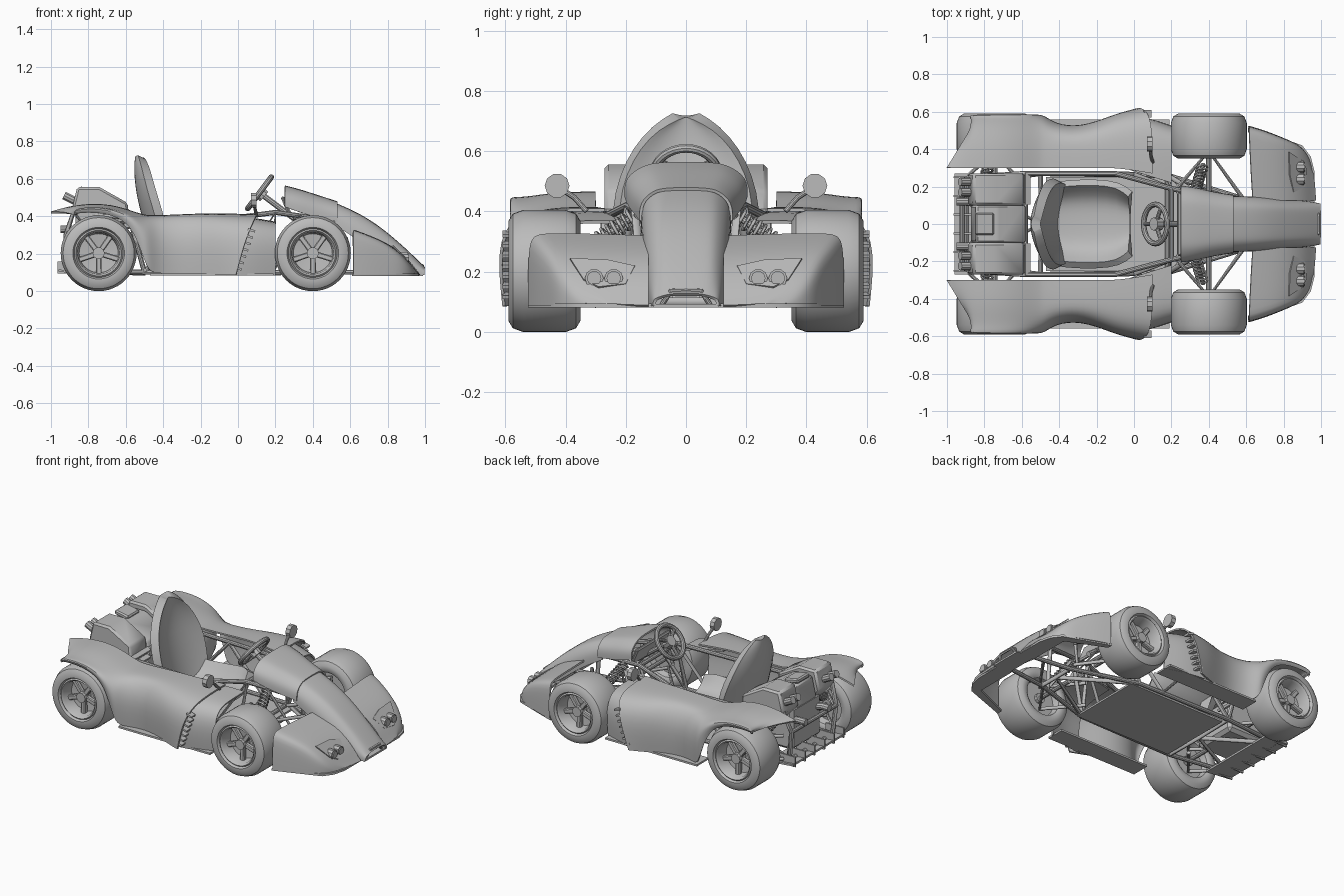
import bpy
import bmesh
from math import sin, cos, pi, radians
from mathutils import Matrix, Vector

default_cube = bpy.data.objects.get("Cube")
if default_cube:
    bpy.data.objects.remove(default_cube)

grey = bpy.data.materials.new("body grey")
grey.use_nodes = True
tone = (.5, .5, .5, 1)
grey.diffuse_color = tone
grey.node_tree.nodes["Principled BSDF"].inputs["Base Color"].default_value = tone
parts = []


def register(name, data):
    part = bpy.data.objects.new(name, data)
    bpy.context.scene.collection.objects.link(part)
    data.materials.append(grey)
    parts.append(part)
    return part


def finish(name, bm, mirror=True, smooth=0, thick=0, bevel=0):
    """Turn a bmesh into an object with the usual modifier stack."""
    bmesh.ops.recalc_face_normals(bm, faces=bm.faces)
    mesh = bpy.data.meshes.new(name)
    bm.to_mesh(mesh)
    bm.free()
    part = register(name, mesh)
    if mirror:
        part.modifiers.new("mirror", 'MIRROR').use_axis = (False, True, False)
    if smooth:
        subdivide = part.modifiers.new("subdivide", 'SUBSURF')
        subdivide.levels = subdivide.render_levels = smooth
        subdivide.boundary_smooth = 'PRESERVE_CORNERS'
    if thick:
        shell = part.modifiers.new("shell", 'SOLIDIFY')
        shell.thickness, shell.offset = thick, 0
    if bevel:
        part.modifiers.new("bevel", 'BEVEL').width = bevel
    return part


def loft(name, rows, closed=False, **options):
    """Skin a surface over rows of points."""
    bm = bmesh.new()
    grid = [[bm.verts.new(point) for point in row] for row in rows]
    count = len(grid[0])
    for near, far in zip(grid, grid[1:]):
        for i in range(count if closed else count - 1):
            j = (i + 1) % count
            bm.faces.new((near[i], near[j], far[j], far[i]))
    return finish(name, bm, **options)


def box(name, centre, size, turn=0, **options):
    bm = bmesh.new()
    place = Matrix.Translation(centre) @ Matrix.Rotation(turn, 4, 'Y') @ Matrix.Diagonal((*size, 1))
    bmesh.ops.create_cube(bm, size=1, matrix=place)
    return finish(name, bm, **options)


def prism(name, outline, push, **options):
    """Extrude a flat outline of 3D points along a vector."""
    bm = bmesh.new()
    face = bm.faces.new([bm.verts.new(point) for point in outline])
    extruded = bmesh.ops.extrude_face_region(bm, geom=[face])["geom"]
    moved = [item for item in extruded if isinstance(item, bmesh.types.BMVert)]
    bmesh.ops.translate(bm, verts=moved, vec=Vector(push))
    return finish(name, bm, **options)


def tube(name, points, radius, mirror=True, cyclic=False):
    curve = bpy.data.curves.new(name, 'CURVE')
    curve.dimensions = '3D'
    curve.bevel_depth, curve.bevel_resolution, curve.use_fill_caps = radius, 3, True
    for side in ((1, -1) if mirror else (1,)):
        spline = curve.splines.new('POLY')
        spline.points.add(len(points) - 1)
        spline.use_cyclic_u = cyclic
        for target, (x, y, z) in zip(spline.points, points):
            target.co = (x, side * y, z, 1)
    return register(name, curve)


# Wheels: lathed tyre and dished rim, five spokes and a hub nut
tyre = [(.02, .4), (.11, .4), (.12, .36), (.135, .35), (.165, .35), (.19, .365), (.203, .4),
        (.203, .54), (.19, .575), (.165, .59), (.138, .59), (.13, .575), (.122, .582),
        (.112, .57), (.104, .5), (.02, .49)]
for end, hub in (("front", .4), ("rear", -.745)):
    loft(end + "_wheels", [[(hub + r * cos(a * pi / 24), y, .202 + r * sin(a * pi / 24))
                            for a in range(48)] for r, y in tyre], closed=True)
    for k in range(5):
        a = k * pi * .4 + .3
        box(end + "_wheel_spokes", (hub + .065 * cos(a), .52, .202 - .065 * sin(a)),
            (.1, .03, .03), a, bevel=.005)
    tube(end + "_wheel_hubs", [(hub, .38, .202), (hub, .555, .202)], .032)
    tube(end + "_axles", [(hub, .12, .2), (hub, .4, .2)], .014)

# Side bodywork: one shell runs from the rear fender tip to the gills
stations = [(-1, .58, .42, .405), (-.88, .59, .455, .42), (-.74, .59, .465, .425),
            (-.63, .59, .445, .395), (-.56, .59, .42, .33), (-.51, .59, .405, .2),
            (-.48, .585, .4, .1), (-.42, .54, .4, .095), (-.3, .525, .405, .09),
            (-.18, .56, .41, .09), (-.08, .6, .41, .085), (.02, .625, .405, .085)]
rows = []
for n, (x, outer, top, low) in enumerate(stations):
    shift = (0,) * 5
    if n == 0:
        shift = (0, .08, .15, .13, .13)
    if n == len(stations) - 1:
        shift = (.08, .08, .07, .02, -.03)
    inner = .3 if x < 0 else .27
    belly = low + (top - low) * .6
    profile = [(inner, top), (.43, top), (outer - .05, top - .02), (outer, belly), (outer - .02, low)]
    rows.append([(x + s, y, z) for s, (y, z) in zip(shift, profile)])
loft("side_bodywork", rows, smooth=2, thick=.01)

# Inset front part of the side bodywork, with gills on the step
rows = []
for x, inner, outer, top in ((-.06, .3, .59, .395), (.07, .26, .575, .39), (.2, .22, .53, .365)):
    rows.append([(x, inner, top), (x, .4, top), (x, outer - .04, top - .02),
                 (x, outer, .25), (x, outer - .02, .082)])
loft("side_front_panels", rows, smooth=2, thick=.01)
for k in range(7):
    box("side_gills", (k * .012, .59, .12 + k * .034), (.04, .04, .012), .3)
box("side_sills", (-.14, .5, .088), (.66, .12, .012))

# Cowl and tapering nose, open underneath
def hood(name, profile):
    return loft(name, [[(x, 0, top), (x, crest * .7, top - .002), (x, crest, top - .012),
                        (x, wide, top * .55 + low * .45), (x, wide, low)]
                       for x, crest, wide, top, low in profile], smooth=2, thick=.01)


hood("cowl", [(.25, .14, .2, .56, .45), (.33, .14, .19, .54, .42),
              (.43, .12, .165, .507, .39), (.53, .11, .15, .475, .37)])
hood("nose", [(.5, .105, .145, .475, .36), (.62, .105, .142, .425, .29), (.74, .1, .135, .355, .2),
              (.86, .095, .125, .255, .1), (.94, .09, .115, .18, .085), (.995, .085, .105, .125, .085)])
tube("nose_mouth", [(.975, .08, .09), (.985, .05, .135), (.985, 0, .135)], .009)
box("nose_lip", (.93, 0, .086), (.12, .22, .012), mirror=False)
box("dashboard", (.26, 0, .45), (.02, .34, .12), -.4, mirror=False, bevel=.008)

# Front fenders with outer wall, splitter lip and lamps
loft("front_fenders", [[(x + .02, .125, top - .01), (x + .01, .27, top - .005), (x, outer - .03, top),
                        (x, outer, top - .015), (x, outer, .088)]
                       for x, outer, top in ((.615, .52, .325), (.7, .495, .295), (.8, .455, .25),
                                             (.88, .42, .185), (.925, .37, .125), (.95, .3, .095))],
     smooth=2, thick=.01)
prism("splitter_lips", [(.61, .525, .08), (.9, .42, .08), (.945, .36, .08), (.965, .28, .08),
                        (.965, .1, .08), (.86, .1, .08), (.86, .38, .08), (.61, .49, .08)], (0, 0, .014))
eye = [(.385, .24), (.26, .235), (.17, .215), (.2, .155), (.29, .145), (.34, .17)]
prism("lamp_panels", [(1.075 - z - .01, y, z) for y, z in eye], (.005, 0, .005))
for y in (.24, .305):
    tube("headlamps", [(.83, y, .178), (.908, y, .178)], .031)
    tube("headlamp_lenses", [(.9, y, .178), (.914, y, .178)], .024)

# Bucket seat: wrapped backrest and cushion
across = [k / 4 for k in range(-4, 5)]
back = [(.16, .2, -.43), (.28, .23, -.46), (.42, .235, -.495), (.52, .21, -.52),
        (.61, .165, -.53), (.68, .1, -.53), (.715, .035, -.525)]
loft("seat_back", [[(x + .3 * w * u * u, w * u, z) for u in across] for z, w, x in back],
     mirror=False, smooth=1, thick=.05)
base = [(-.46, .2, .16), (-.36, .22, .15), (-.2, .225, .16), (-.08, .21, .185), (-.02, .16, .19)]
loft("seat_base", [[(x, w * u, z + .1 * u ** 4) for u in across] for x, w, z in base],
     mirror=False, smooth=1, thick=.04)

# Steering wheel on a raked column
def wheel_point(radius, angle):
    return (.115 + .6 * radius * cos(angle), radius * sin(angle), .525 + .8 * radius * cos(angle))


centre = wheel_point(0, 0)
tube("steering_rim", [wheel_point(.105, k * pi / 16) for k in range(32)], .015, mirror=False, cyclic=True)
for k in range(3):
    tube("steering_spokes", [centre, wheel_point(.1, k * pi * 2 / 3 + pi)], .011, mirror=False)
tube("steering_hub", [(.105, 0, .535), (.14, 0, .505)], .035, mirror=False)
tube("steering_column", [centre, (.35, 0, .35)], .016, mirror=False)

# Mirrors on bent stalks
tube("mirror_stalks", [(.1, .33, .4), (.09, .37, .445), (.085, .415, .475)], .009)
tube("mirror_heads", [(.07, .428, .485), (.1, .428, .485)], .041)

# Floor and tubular frame
box("floor_pan", (-.12, 0, .088), (.7, .5, .012), mirror=False)
frame = {
    "lower_rails": [(-.9, .22, .11), (-.5, .27, .1), (.18, .26, .1), (.6, .13, .1), (.92, .09, .1)],
    "upper_rails": [(-.58, .27, .39), (-.1, .27, .38), (.2, .19, .42), (.55, .11, .37), (.9, .09, .12)],
    "rear_rails": [(-.9, .22, .11), (-.92, .23, .3), (-.88, .25, .42), (-.58, .27, .39), (-.5, .27, .1)],
    "side_braces": [(-.5, .27, .1), (-.25, .27, .38), (0, .265, .1), (.2, .19, .42), (.18, .26, .1)],
    "nose_braces": [(.18, .26, .1), (.33, .17, .4), (.55, .14, .1), (.55, .11, .37)],
    "floor_braces": [(-.9, .22, .11), (-.5, 0, .095), (-.5, .27, .1)],
    "front_floor_braces": [(.18, .26, .1), (.6, 0, .1), (.6, .13, .1)],
}
for name, points in frame.items():
    tube(name, points, .014)
for x, y, z in ((-.9, .22, .11), (-.92, .23, .3), (-.58, .27, .39), (.18, .26, .1), (.2, .19, .42)):
    tube("cross_tube", [(x, -y, z), (x, y, z)], .014, mirror=False)

# Suspension: wishbones and coil springs at both ends
for end, hub, reach, root in (("front", .4, .18, .14), ("rear", -.745, .14, .22)):
    for z in (.13, .28):
        tube(end + "_wishbones", [(hub - reach, root + .04, z), (hub, .39, z), (hub + reach, root, z)], .011)
    lower, upper = Vector((hub - .03, .32, .28)), Vector((hub - .08, .15, .4))
    tube(end + "_dampers", [lower, upper], .012)
    coil = [lower.lerp(upper, .1 + k / 90) + Vector((cos(k * .7), sin(k * .7) * .6, sin(k * .7) * .8)) * .028
            for k in range(73)]
    tube(end + "_springs", coil, .006)

# Engine with twin raked covers, vents and tail lamps
box("engine_block", (-.74, 0, .27), (.26, .3, .28), mirror=False, bevel=.02)
cover = [(-.89, .43), (-.86, .555), (-.74, .555), (-.59, .47), (-.58, .36), (-.84, .36)]
prism("engine_covers", [(x, .1, z) for x, z in cover], (0, .17, 0), bevel=.012)
prism("centre_cover", [(x * .97 - .01, -.1, z - .03) for x, z in cover], (0, .2, 0), mirror=False, bevel=.01)
box("intake", (-.8, 0, .535), (.1, .12, .03), .2, mirror=False, bevel=.008)
for k in range(4):
    box("cover_vents", (-.57, .19, .26 + k * .045), (.03, .17, .015), .4)
for y in (.17, .225):
    tube("tail_lamps", [(-.87, y, .48), (-.93, y, .51)], .023)
tube("exhausts", [(-.75, .1, .3), (-.9, .12, .33), (-.95, .12, .33)], .022)

# Rear diffuser with upright fins
box("diffuser", (-.87, 0, .1), (.18, .54, .012), .1, mirror=False)
for k in range(6):
    box("diffuser_fins", (-.9, -.25 + k * .1, .125), (.13, .01, .065), mirror=False)

# Bake the modifiers and smooth the curved surfaces
bpy.ops.object.select_all(action='DESELECT')
for part in parts:
    part.select_set(True)
bpy.context.view_layer.objects.active = parts[0]
bpy.ops.object.convert(target='MESH')
bpy.ops.object.shade_smooth_by_angle(angle=radians(35))
